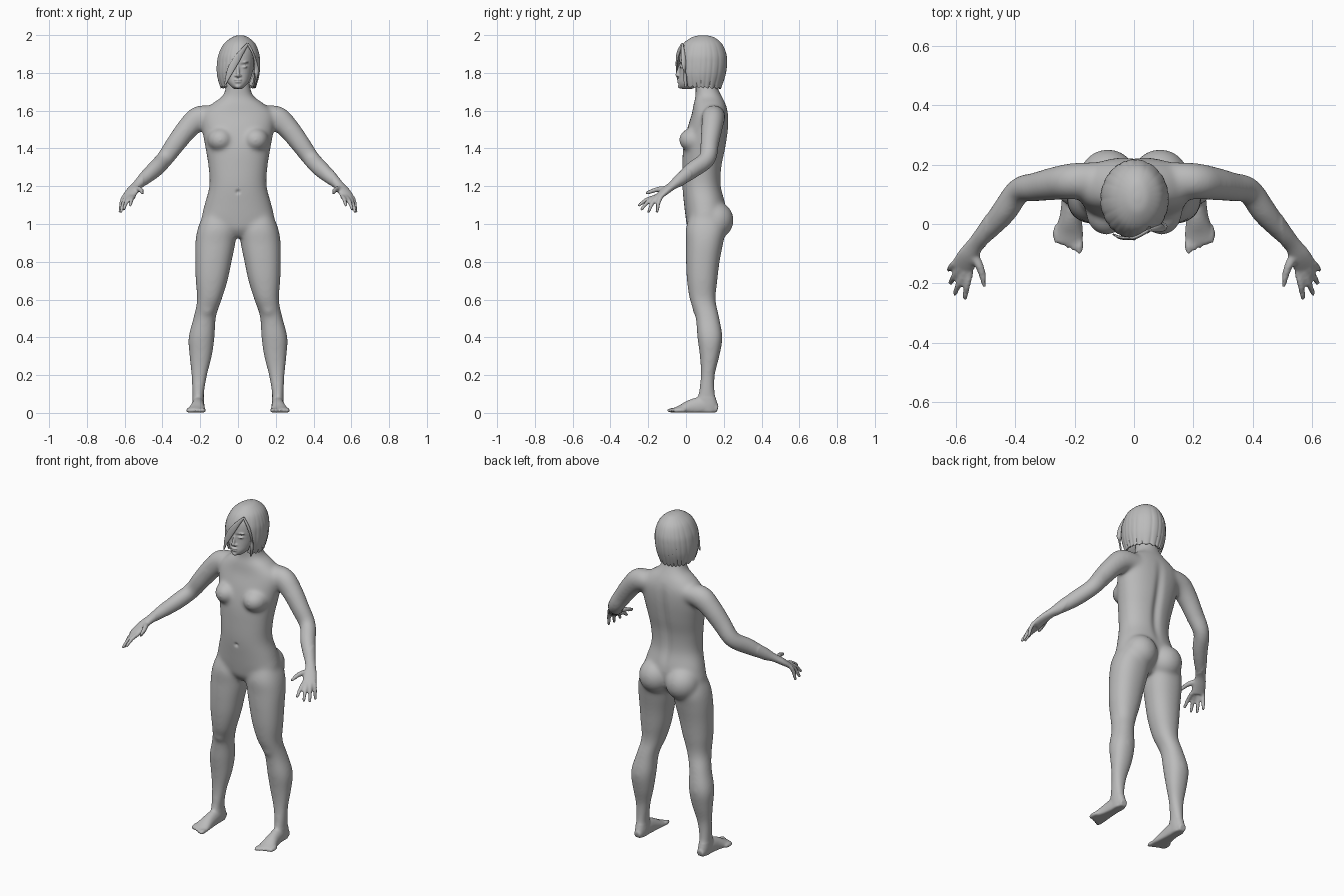
import bpy, bmesh, math
from mathutils import Vector, Matrix

if "Cube" in bpy.data.objects:
    bpy.data.objects.remove(bpy.data.objects["Cube"])

grey = bpy.data.materials.new("plain grey")
grey.use_nodes = True
grey.diffuse_color = (0.5, 0.5, 0.5, 1)
grey.node_tree.nodes["Principled BSDF"].inputs["Base Color"].default_value = (0.5, 0.5, 0.5, 1)


def spline(rows, steps=5):
    """Smooth curve through rows of equal length."""
    out = []
    last = len(rows) - 1
    for i in range(last):
        a, b, c, d = (rows[max(0, min(last, i + k))] for k in (-1, 0, 1, 2))
        for j in range(steps):
            t = j / steps
            out.append([q + 0.5 * t * (r - p + t * (2 * p - 5 * q + 4 * r - s + t * (3 * (q - r) + s - p)))
                        for p, q, r, s in zip(a, b, c, d)])
    return out + [list(rows[-1])]


def skin(bm, rings, caps=True):
    rings = [[bm.verts.new(p) for p in ring] for ring in rings]
    n = len(rings[0])
    for low, high in zip(rings, rings[1:]):
        for i in range(n):
            bm.faces.new((low[i], low[(i + 1) % n], high[(i + 1) % n], high[i]))
    if caps:
        bm.faces.new(rings[0])
        bm.faces.new(rings[-1])


def loft(bm, rows, s=1, n=40, power=0.9):
    """Level sections: z, inner x, outer x, front y, back y."""
    def bend(v):
        return math.copysign(abs(v) ** power, v)
    rings = []
    for z, x0, x1, y0, y1 in spline(rows):
        rings.append([(s * ((x0 + x1) / 2 + (x1 - x0) / 2 * bend(math.cos(a))),
                       (y0 + y1) / 2 + (y1 - y0) / 2 * bend(math.sin(a)), z)
                      for a in (math.tau * i / n for i in range(n))])
    skin(bm, rings)


def centred(rows):
    return [(z, -w, w, f, b) for z, w, f, b in rows]


def tube(bm, rows, s=1, n=20):
    """Sections along a path: x, y, z, side radius, upright radius."""
    rows = [(s * r[0], *r[1:]) for r in spline(rows)]
    pts = [Vector(r[:3]) for r in rows]
    rings = []
    for i, r in enumerate(rows):
        t = (pts[min(i + 1, len(pts) - 1)] - pts[max(i - 1, 0)]).normalized()
        side = t.cross(Vector((0, 0, 1))).normalized()
        up = side.cross(t)
        rings.append([pts[i] + side * r[3] * math.cos(a) + up * r[4] * math.sin(a)
                      for a in (math.tau * k / n for k in range(n))])
    skin(bm, rings)


def ball(bm, centre, radii, s=1):
    m = Matrix.Translation((s * centre[0], centre[1], centre[2])) @ Matrix.Diagonal((*radii, 1))
    bmesh.ops.create_uvsphere(bm, u_segments=24, v_segments=16, radius=1, matrix=m)


def make(name, bm):
    bmesh.ops.recalc_face_normals(bm, faces=bm.faces)
    mesh = bpy.data.meshes.new(name)
    bm.to_mesh(mesh)
    bm.free()
    ob = bpy.data.objects.new(name, mesh)
    bpy.context.collection.objects.link(ob)
    return ob


def bake(ob):
    bpy.context.view_layer.update()
    mesh = bpy.data.meshes.new_from_object(ob.evaluated_get(bpy.context.evaluated_depsgraph_get()))
    ob.modifiers.clear()
    ob.data = mesh


def finish(ob, angle=180):
    ob.data.materials.clear()
    ob.data.materials.append(grey)
    ob.data.shade_smooth()
    if angle < 180:
        ob.data.set_sharp_from_angle(angle=math.radians(angle))


def fuse(ob, voxel, rounds, soft=None, soft_rounds=0, shape=None):
    """Melt overlapping parts into one skin and relax it."""
    mod = ob.modifiers.new("fuse", "REMESH")
    mod.mode = "VOXEL"
    mod.voxel_size = voxel
    bake(ob)
    bm = bmesh.new()
    bm.from_mesh(ob.data)
    groups = [(list(bm.verts), rounds)]
    if soft:
        groups.append(([v for v in bm.verts if soft(v.co)], soft_rounds))
    for verts, count in groups:
        for _ in range(count):
            bmesh.ops.smooth_vert(bm, verts=verts, factor=0.5, use_axis_x=True, use_axis_y=True, use_axis_z=True)
    if shape:
        for v in bm.verts:
            shape(v.co)
    bm.to_mesh(ob.data)
    bm.free()
    finish(ob)


# Torso and neck
bm = bmesh.new()
loft(bm, centred([(.93, .05, .04, .15), (.97, .13, .01, .185), (1.02, .19, 0, .205), (1.1, .178, -.01, .21),
                  (1.2, .152, -.02, .187), (1.3, .156, -.02, .19), (1.4, .172, -.015, .21), (1.5, .19, .005, .224),
                  (1.58, .195, .03, .224), (1.635, .14, .04, .21), (1.675, .085, .05, .19), (1.72, .066, .05, .17),
                  (1.8, .06, .05, .16)]))
for s in (1, -1):
    # Chest and seat
    ball(bm, (.093, .04, 1.445), (.07, .078, .065), s)
    ball(bm, (.088, .155, 1.02), (.098, .098, .1), s)
    # Leg and kneecap
    loft(bm, [(1.07, .04, .175, .03, .18), (.98, .01, .212, 0, .21), (.9, .014, .226, 0, .197), (.8, .034, .227, 0, .178),
              (.7, .055, .224, .005, .166), (.6, .086, .217, .02, .157), (.51, .116, .234, .05, .175),
              (.4, .124, .262, .06, .193), (.3, .138, .257, .073, .177), (.2, .163, .247, .078, .153),
              (.1, .18, .242, .066, .154), (.04, .178, .242, .06, .168), (0, .182, .238, .07, .16)], s)
    ball(bm, (.163, .07, .555), (.04, .037, .05), s)
    # Foot and toes
    tube(bm, [(.21, .168, .02, .022, .022), (.21, .1, .035, .032, .05), (.213, .03, .027, .037, .045),
              (.219, -.03, .015, .048, .026), (.222, -.065, .011, .049, .015)], s)
    for k in range(5):
        w = .015 if k == 0 else .0105
        ball(bm, (.185 + .0195 * k, -.07 + .009 * k, .013), (w, .033, .013), s)
    # Arm and palm
    tube(bm, [(.1, .15, 1.57, .06, .05), (.2, .145, 1.562, .062, .066), (.265, .137, 1.508, .057, .059),
              (.33, .125, 1.425, .05, .053), (.388, .112, 1.345, .045, .047), (.44, .04, 1.29, .044, .046),
              (.5, -.03, 1.235, .034, .035), (.535, -.07, 1.205, .029, .023), (.56, -.11, 1.175, .037, .02),
              (.58, -.148, 1.143, .04, .015)], s)
    # Fingers and thumb
    for base, tip in (((.552, -.16), (.57, -.248, 1.1)), ((.571, -.16), (.604, -.234, 1.079)),
                      ((.59, -.15), (.619, -.198, 1.066)), ((.606, -.132), (.624, -.153, 1.066))):
        a, b = Vector((*base, 1.145)), Vector(tip)
        mid = (a + b) / 2 + Vector((.002, -.003, .007))
        tube(bm, [(*a, .012, .012), (*mid, .0115, .0115), (*b, .009, .009)], s, 12)
        ball(bm, b, (.009, .009, .009), s)
    tube(bm, [(.545, -.095, 1.187), (.518, -.15, 1.183), (.504, -.205, 1.165)] and
         [(.545, -.095, 1.187, .017, .016), (.518, -.15, 1.183, .014, .014), (.504, -.205, 1.165, .01, .01)], s, 12)
    ball(bm, (.504, -.205, 1.165), (.01, .01, .01), s)
for v in bm.verts:
    v.co.z = max(v.co.z, .002)


def contour(co):
    # Spine groove, navel and flat soles
    if co.y > .12 and 1.08 < co.z < 1.62:
        fade = math.sin(math.pi * (co.z - 1.08) / .54)
        co.y -= .014 * fade * math.exp(-(co.x / .025) ** 2)
    if co.y < .05:
        co.y += .01 * math.exp(-(co.x ** 2 + (co.z - 1.17) ** 2) / .0001)
    co.z = max(co.z, 0)


fuse(make("body", bm), .0062, 3, lambda c: c.z > .08 and abs(c.x) < .5, 24, contour)

# Head with facial features
bm = bmesh.new()
loft(bm, centred([(1.715, .02, -.02, .03), (1.727, .036, -.036, .06), (1.75, .057, -.04, .11), (1.78, .071, -.037, .15),
                  (1.82, .082, -.034, .18), (1.86, .088, -.036, .195), (1.92, .086, -.026, .19), (1.96, .06, .01, .15),
                  (1.98, .03, .05, .12)]))
loft(bm, centred([(1.66, .06, .06, .16), (1.8, .06, .05, .15)]))
tube(bm, [(0, -.03, 1.84, .007, .008), (0, -.04, 1.81, .008, .009), (0, -.046, 1.788, .01, .011)])
ball(bm, (0, -.044, 1.787), (.011, .012, .009))
ball(bm, (0, -.038, 1.763), (.021, .01, .006))
ball(bm, (0, -.037, 1.752), (.018, .01, .006))
ball(bm, (0, -.03, 1.729), (.017, .014, .012))
for s in (1, -1):
    ball(bm, (.011, -.037, 1.785), (.008, .01, .007), s)
    ball(bm, (.033, -.024, 1.832), (.017, .011, .007), s)
    ball(bm, (.034, -.024, 1.856), (.023, .011, .005), s)


def eye_socket(co):
    if co.y < .02:
        co.y += .006 * math.exp(-((abs(co.x) - .033) / .02) ** 2 - ((co.z - 1.843) / .008) ** 2)


fuse(make("head", bm), .0035, 3, shape=eye_socket)

# Bobbed hair with rippled strands and uneven tips
bm = bmesh.new()
rings = []
for z, w, f, b in spline([(1.999, .008, .08, .1), (1.99, .04, .035, .145), (1.955, .083, -.015, .19), (1.9, .108, -.043, .214),
                          (1.85, .115, -.05, .218), (1.8, .114, -.049, .212), (1.76, .106, -.04, .2), (1.725, .094, -.028, .185)]):
    ring = []
    drop = max(0, (1.999 - z) / .274)
    for i in range(144):
        a = math.tau * i / 144 + .15 * drop
        strand = abs(math.sin(11 * a + 1.5 * math.sin(3 * a)))
        k = 1 - .022 * (1 - strand) ** 2 * min(1, 2 * drop)
        ring.append((w * k * math.cos(a) + .012 * (1 - drop) ** 2,
                     (f + b) / 2 + (b - f) / 2 * k * math.sin(a),
                     z - .01 * (strand - .5 - .6 * math.sin(a) * -1) * drop ** 8))
    rings.append(ring)
skin(bm, rings, caps=False)
crown = [v for v in bm.verts if v.co.z > 1.9985]
bmesh.ops.holes_fill(bm, edges=[e for e in bm.edges if e.is_boundary and e.verts[0] in crown], sides=0)
hair = make("hair", bm)
shell = hair.modifiers.new("thickness", "SOLIDIFY")
shell.thickness = .012

# Cutter for the swept face opening
outline = [(.05, 1.947), (.012, 1.895), (-.028, 1.825), (-.058, 1.765), (-.062, 1.65), (.078, 1.65),
           (.08, 1.74), (.09, 1.84), (.08, 1.895)]
bm = bmesh.new()
skin(bm, [[(x, y, z) for x, z in outline] for y in (-.2, .008)])
cutter = make("face_opening_cutter", bm)
cutter.hide_render = True
cut = hair.modifiers.new("opening", "BOOLEAN")
cut.operation = "DIFFERENCE"
cut.solver = "EXACT"
cut.object = cutter
bake(hair)
bpy.data.objects.remove(cutter)
finish(hair, 40)

# Loose locks framing the face
for name, path in (("fringe_lock", [(.052, -.02, 1.955, .005, .006), (.005, -.045, 1.89, .006, .017),
                                    (-.04, -.047, 1.815, .006, .018), (-.068, -.036, 1.74, .003, .005)]),
                   ("side_lock", [(.052, -.02, 1.955, .005, .006), (.085, -.015, 1.89, .012, .006),
                                  (.099, -.008, 1.81, .014, .006), (.088, -.002, 1.725, .005, .003)])):
    bm = bmesh.new()
    tube(bm, path, n=16)
    finish(make(name, bm), 60)
